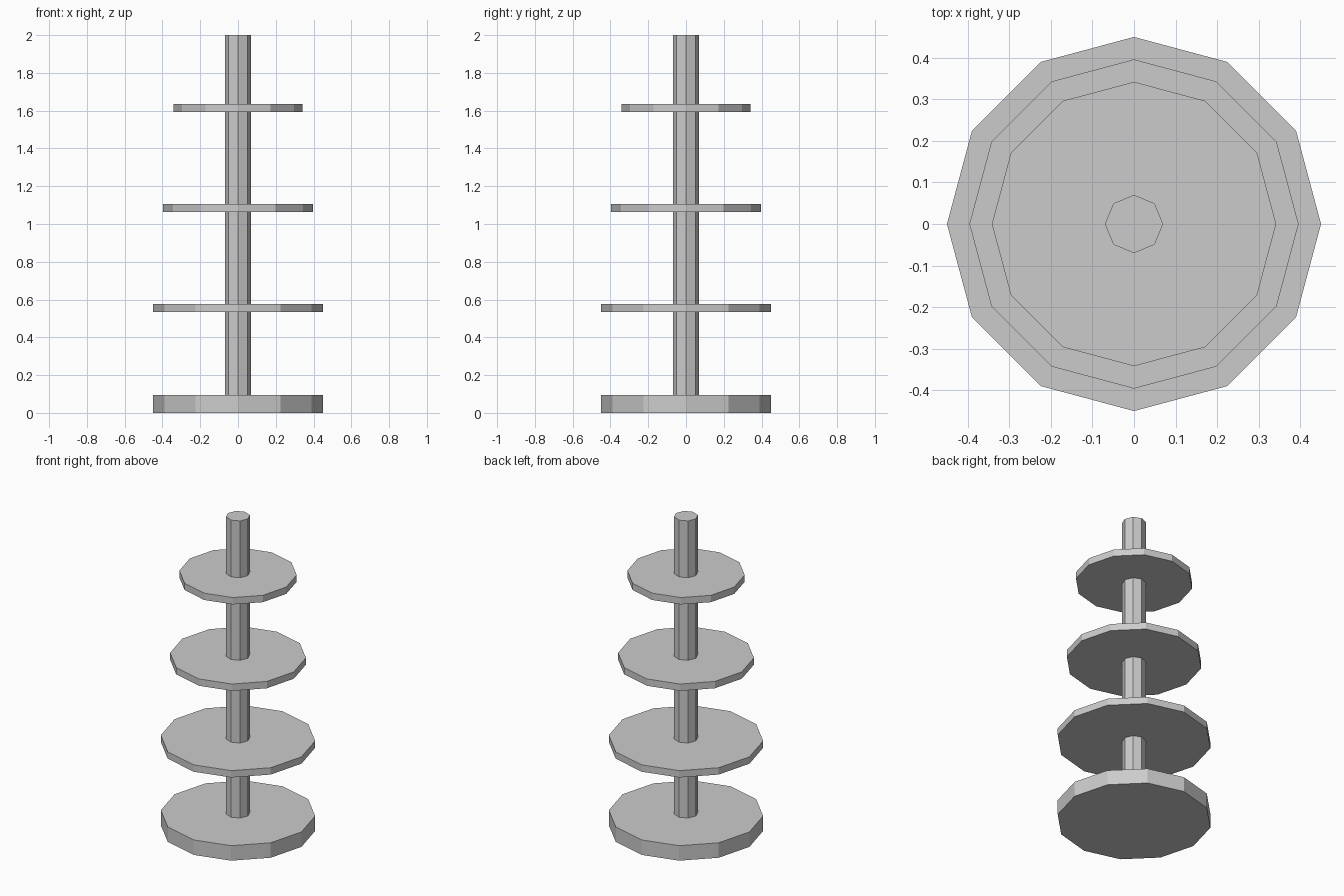
import bpy

# Remove the default cube
cube = bpy.data.objects.get("Cube")
if cube:
    bpy.data.objects.remove(cube, do_unlink=True)

# Single plain grey
grey = bpy.data.materials.new("plain_grey")
grey.use_nodes = True
color = (0.6, 0.6, 0.6, 1.0)
grey.diffuse_color = color
grey.node_tree.nodes["Principled BSDF"].inputs["Base Color"].default_value = color


def prism(name, sides, radius, bottom, top):
    """Upright flat-sided cylinder between two heights."""
    bpy.ops.mesh.primitive_cylinder_add(
        vertices=sides, radius=radius, depth=top - bottom,
        location=(0, 0, (bottom + top) / 2))
    obj = bpy.context.object
    obj.name = name
    obj.data.materials.append(grey)
    return obj


# Base and central pole
prism("base", 12, 0.45, 0, 0.096)
prism("pole", 8, 0.07, 0.096, 2)

# Round shelves, narrowing upward
shelf_thickness = 0.044
for name, radius, bottom in (("lower_shelf", 0.45, 0.533),
                             ("middle_shelf", 0.396, 1.063),
                             ("upper_shelf", 0.342, 1.592)):
    prism(name, 12, radius, bottom, bottom + shelf_thickness)
